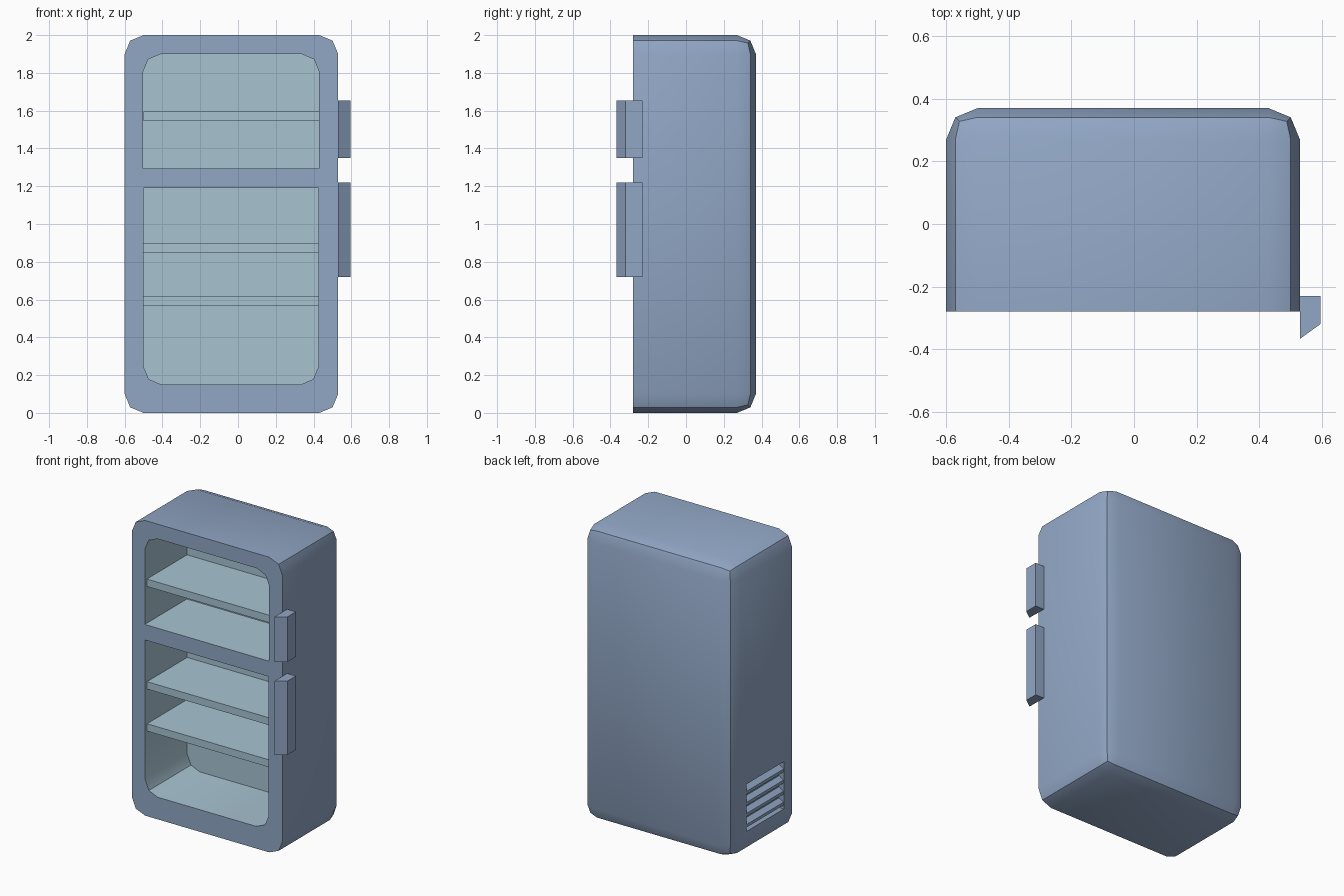
import bpy, bmesh
from mathutils import Vector

if "Cube" in bpy.data.objects:
    bpy.data.objects.remove(bpy.data.objects["Cube"])


def material(name, rgb):
    m = bpy.data.materials.new(name)
    m.diffuse_color = (*rgb, 1)
    m.use_nodes = True
    m.node_tree.nodes["Principled BSDF"].inputs["Base Color"].default_value = m.diffuse_color
    return m


BLUE = material("steel blue", (0.285, 0.385, 0.56))
TEAL = material("pale teal", (0.39, 0.55, 0.64))


def finish(bm, name, *mats):
    bmesh.ops.recalc_face_normals(bm, faces=bm.faces)
    me = bpy.data.meshes.new(name)
    bm.to_mesh(me)
    bm.free()
    ob = bpy.data.objects.new(name, me)
    bpy.context.collection.objects.link(ob)
    for m in mats:
        me.materials.append(m)
    return ob


def prism(name, pts, direction, start, mat):
    """Closed prism: 2D points mapped to 3D by start(), swept along direction."""
    bm = bmesh.new()
    face = bm.faces.new([bm.verts.new(start(a, b)) for a, b in pts])
    new = bmesh.ops.extrude_face_region(bm, geom=[face])["geom"]
    bmesh.ops.translate(bm, vec=Vector(direction),
                        verts=[v for v in new if isinstance(v, bmesh.types.BMVert)])
    return finish(bm, name, mat)


def box_mesh(lo, hi):
    bm = bmesh.new()
    bmesh.ops.create_cube(bm, size=1)
    for v in bm.verts:
        v.co = [(lo[i] + hi[i]) / 2 + v.co[i] * (hi[i] - lo[i]) for i in range(3)]
    return bm


def box(name, lo, hi, mat):
    return finish(box_mesh(lo, hi), name, mat)


def activate(ob):
    bpy.ops.object.select_all(action='DESELECT')
    bpy.context.view_layer.objects.active = ob
    ob.select_set(True)


# Cabinet: box rounded everywhere except around the front
FRONT, INNER_BACK = -0.28, 0.17
bm = box_mesh((-0.6, FRONT, 0), (0.53, 0.37, 2))
edges = [e for e in bm.edges if any(v.co.y > 0 for v in e.verts)]
bmesh.ops.bevel(bm, geom=edges, offset=0.1, segments=2, profile=0.5, affect='EDGES')
cabinet = finish(bm, "cabinet", BLUE, TEAL)


# Compartments: rounded on the outer end, square at the divider
def compartment(name, x0, x1, z_mid, z_end):
    s = 1 if z_end > z_mid else -1
    r, k = 0.095, 0.028
    pts = [(x0, z_mid), (x1, z_mid), (x1, z_end - s * r), (x1 - k, z_end - s * k),
           (x1 - r, z_end), (x0 + r, z_end), (x0 + k, z_end - s * k), (x0, z_end - s * r)]
    return prism(name, pts, (0, INNER_BACK + 0.4, 0), lambda a, b: (a, -0.4, b), TEAL)


cutters = [compartment("upper_cutter", -0.503, 0.43, 1.295, 1.9),
           compartment("lower_cutter", -0.5, 0.426, 1.19, 0.15),
           box("vent_cutter", (-0.7, -0.19, 0.16), (-0.565, 0.21, 0.48), BLUE)]
activate(cabinet)
for c in cutters:
    mod = cabinet.modifiers.new("cut", 'BOOLEAN')
    mod.operation, mod.solver, mod.object = 'DIFFERENCE', 'EXACT', c
    bpy.ops.object.modifier_apply(modifier=mod.name)
for c in cutters:
    bpy.data.objects.remove(c)

# Lining colour on faces inside the compartments
for p in cabinet.data.polygons:
    x, y, z = p.center
    inside = -0.52 < x < 0.45 and FRONT + 0.01 < y < INNER_BACK + 0.01 and 0.14 < z < 1.91
    p.material_index = 1 if inside else 0
bpy.ops.object.shade_smooth_by_angle(angle=0.55)

# Shelves
for i, z in enumerate((0.565, 0.85, 1.545)):
    box(f"shelf_{i + 1}", (-0.501, -0.26, z), (0.428, INNER_BACK + 0.01, z + 0.05), TEAL)

# Door handles
profile = [(0.53, -0.23), (0.595, -0.23), (0.595, -0.32), (0.53, -0.367)]
for name, z0, z1 in (("upper_handle", 1.35, 1.655), ("lower_handle", 0.72, 1.22)):
    prism(name, profile, (0, 0, z1 - z0), lambda a, b, z=z0: (a, b, z), BLUE)

# Side vent louvres, leaning inward at the top
for i in range(4):
    z = 0.185 + i * 0.075
    slat = [(-0.56, z), (-0.598, z), (-0.598, z + 0.02), (-0.56, z + 0.045)]
    prism(f"vent_slat_{i + 1}", slat, (0, 0.4, 0), lambda a, b: (a, -0.19, b), BLUE)
